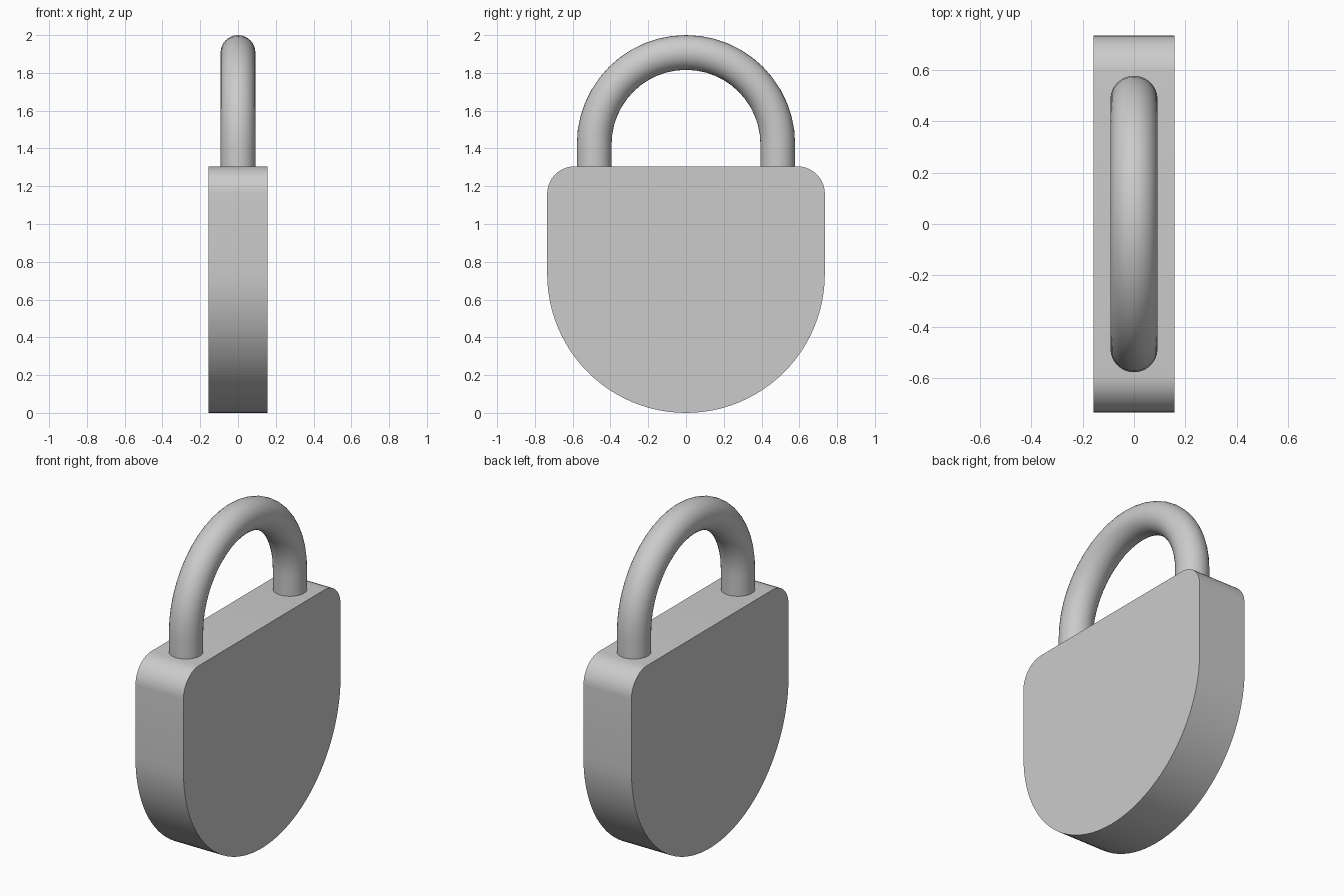
import bpy, bmesh
from math import sin, cos, pi, radians

if "Cube" in bpy.data.objects:
    bpy.data.objects.remove(bpy.data.objects["Cube"])

HALF_W, HALF_T, TOP, CORNER = 0.735, 0.157, 1.305, 0.145
TUBE, BOW = 0.092, 0.486


def arc(cy, cz, r, a0, a1, n):
    """Points on an arc in the YZ plane, angles in degrees."""
    angles = [radians(a0 + (a1 - a0) * i / n) for i in range(n + 1)]
    return [(cy + r * cos(a), cz + r * sin(a)) for a in angles]


def smooth(obj):
    bpy.ops.object.select_all(action='DESELECT')
    obj.select_set(True)
    bpy.context.view_layer.objects.active = obj
    bpy.ops.object.shade_smooth_by_angle(angle=radians(35))


# Body: round-bottomed profile with rounded top corners, extruded along x
profile = arc(0, HALF_W, HALF_W, 180, 360, 48)
profile += arc(HALF_W - CORNER, TOP - CORNER, CORNER, 0, 90, 10)
profile += arc(CORNER - HALF_W, TOP - CORNER, CORNER, 90, 180, 10)
bm = bmesh.new()
face = bm.faces.new([bm.verts.new((-HALF_T, y, z)) for y, z in profile])
ext = bmesh.ops.extrude_face_region(bm, geom=[face], use_keep_orig=True)
moved = [v for v in ext['geom'] if isinstance(v, bmesh.types.BMVert)]
bmesh.ops.translate(bm, verts=moved, vec=(2 * HALF_T, 0, 0))
bmesh.ops.recalc_face_normals(bm, faces=bm.faces)
mesh = bpy.data.meshes.new("lock_body")
bm.to_mesh(mesh)
bm.free()
body = bpy.data.objects.new("lock_body", mesh)
bpy.context.collection.objects.link(body)
smooth(body)

# Shackle: round tube swept along two straight legs and a half circle
bow_z = 2.0 - TUBE - BOW
path = [(BOW, TOP - 0.005)] + arc(0, bow_z, BOW, 0, 180, 24) + [(-BOW, TOP - 0.005)]
bm = bmesh.new()
rings, SIDES = [], 32
for i, (y, z) in enumerate(path):
    t = pi * min(max(i - 1, 0), 24) / 24
    rings.append([bm.verts.new((TUBE * sin(a), y + TUBE * cos(a) * cos(t),
                                z + TUBE * cos(a) * sin(t)))
                  for a in (2 * pi * k / SIDES for k in range(SIDES))])
for r0, r1 in zip(rings, rings[1:]):
    for k in range(SIDES):
        j = (k + 1) % SIDES
        bm.faces.new((r0[k], r0[j], r1[j], r1[k]))
bm.faces.new(rings[0])
bm.faces.new(rings[-1])
bmesh.ops.recalc_face_normals(bm, faces=bm.faces)
mesh = bpy.data.meshes.new("shackle")
bm.to_mesh(mesh)
bm.free()
shackle = bpy.data.objects.new("shackle", mesh)
bpy.context.collection.objects.link(shackle)
smooth(shackle)
